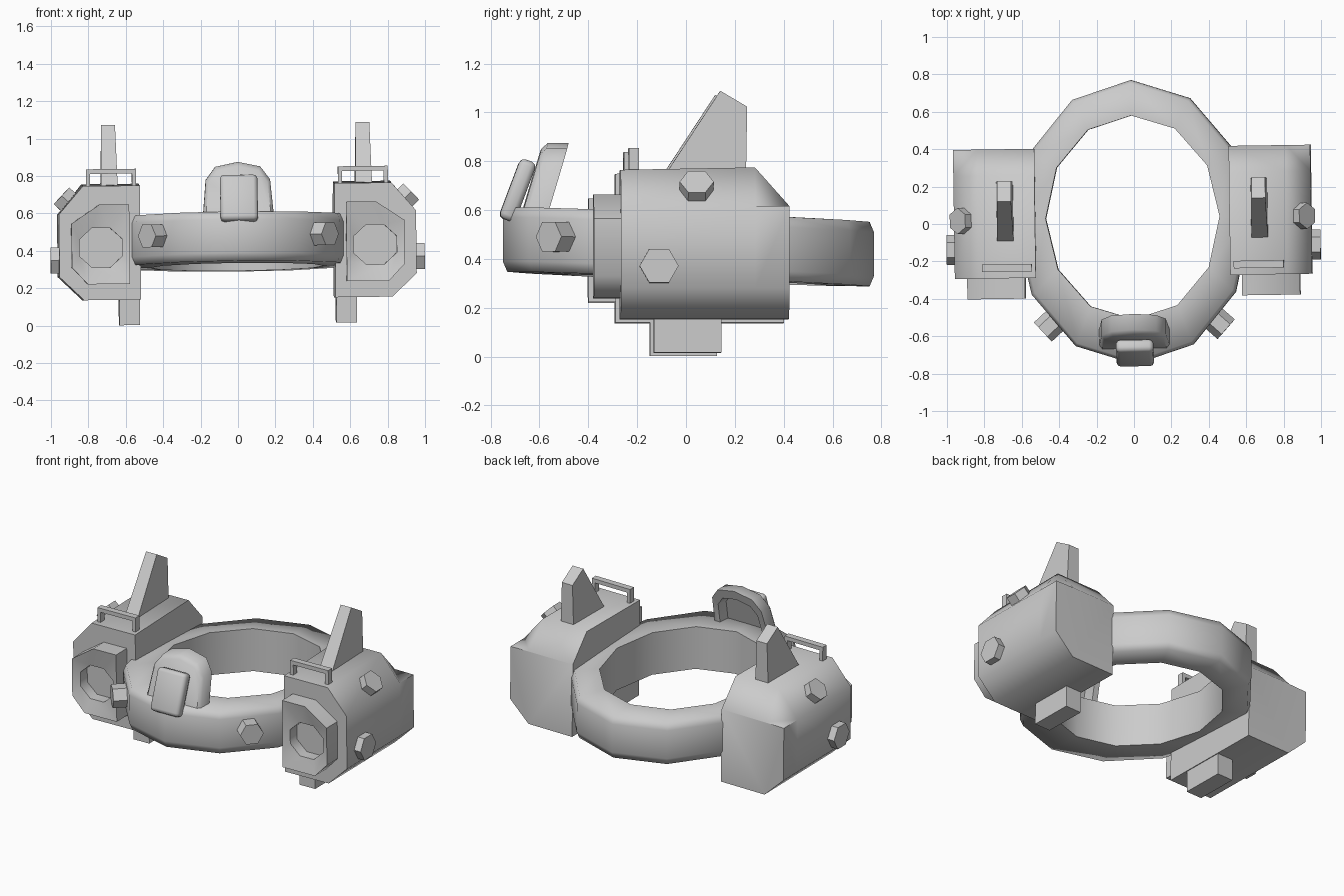
import bpy, bmesh
from math import sin, cos, pi, radians
from mathutils import Matrix, Vector

if "Cube" in bpy.data.objects:
    bpy.data.objects.remove(bpy.data.objects["Cube"])

# The whole model sits with a slight yaw and roll
POSE = Matrix.Rotation(0.015, 4, 'Z') @ Matrix.Rotation(-0.012, 4, 'Y')


def finish(bm, name, angle=50, mirror=False):
    bmesh.ops.recalc_face_normals(bm, faces=bm.faces)
    for side in ((1, -1) if mirror else (1,)):
        b = bm.copy()
        b.transform(POSE @ Matrix.Diagonal((side, 1, 1, 1)))
        if side < 0:
            bmesh.ops.reverse_faces(b, faces=b.faces)
        label = name + (("_right" if side > 0 else "_left") if mirror else "")
        me = bpy.data.meshes.new(label)
        b.to_mesh(me)
        b.free()
        ob = bpy.data.objects.new(label, me)
        bpy.context.collection.objects.link(ob)
        bpy.ops.object.select_all(action='DESELECT')
        ob.select_set(True)
        bpy.context.view_layer.objects.active = ob
        bpy.ops.object.shade_smooth_by_angle(angle=radians(angle))
    bm.free()


def loft(rings, closed=False):
    bm = bmesh.new()
    vs = [[bm.verts.new(p) for p in r] for r in rings]
    n = len(vs[0])
    pairs = list(zip(vs, vs[1:])) + ([(vs[-1], vs[0])] if closed else [])
    for a, b in pairs:
        for i in range(n):
            j = (i + 1) % n
            bm.faces.new((a[i], a[j], b[j], b[i]))
    if not closed:
        bm.faces.new(vs[0])
        bm.faces.new(vs[-1])
    return bm


def box(x0, x1, y0, y1, z0, z1):
    return loft([[(x0, y0, z), (x1, y0, z), (x1, y1, z), (x0, y1, z)] for z in (z0, z1)])


def bolt(name, pos, axis, r, depth):
    # hexagonal stud with corners pointing sideways; pos is its outer face
    d = Vector(axis).normalized()
    u = Vector((0, 0, 1)).cross(d).normalized()
    v = d.cross(u)
    hexa = [u * r * cos(i * pi / 3) + v * r * sin(i * pi / 3) for i in range(6)]
    c = Vector(pos)
    finish(loft([[c + h for h in hexa], [c - d * depth + h for h in hexa]]), name, 30, True)


# Twelve-sided oval belt, slightly higher at the front
rings = []
for i in range(12):
    s, c = sin(i * pi / 6), cos(i * pi / 6)
    ring = []
    for inset, dz in ((0, -.09), (0, .09), (.018, .132), (1, .135), (1, -.135), (.018, -.132)):
        if inset == 1:
            x, y = .465 * s, .035 + .545 * c
        else:
            x, y = (.63 - inset) * s, .01 + (.76 - inset) * c
        ring.append((x, y, .45 - .04 * y + dz))
    rings.append(ring)
finish(loft(rings, True), "belt_ring", 75)

# Side pods: chamfered outside, square inside, sloped at the rear top
pod = [(.52, .145), (.825, .145), (.955, .27), (.955, .605), (.825, .755), (.52, .755)]
finish(loft([[(x, -.28, z) for x, z in pod],
             [(x, .27, z + (.01 if z > .7 else 0)) for x, z in pod],
             [(x, .41, min(z, .605 + (.003 if x < .9 else 0))) for x, z in pod]]),
       "side_pod", 60, True)

# Nozzles with an octagonal recess
rim = [(.58, .23), (.805, .23), (.89, .32), (.89, .555), (.74, .655), (.58, .655), (.58, .52), (.58, .34)]
octo = [(.733 + .125 * cos(a * pi / 4 + pi / 8), .425 + .125 * sin(a * pi / 4 + pi / 8))
        for a in (4.5, 5.7, 7, 8, 9.2, 10.6, 11.4, 12)]
octo = [(.733 + .125 * cos(a), .425 + .115 * sin(a))
        for a in [(k + .5) * pi / 4 for k in (5, 6, 7, 0, 1, 2, 3, 4)]]
finish(loft([[(x, -.26, z) for x, z in rim],
             [(x, -.39, z) for x, z in rim],
             [(x, -.365, z) for x, z in octo],
             [(x, -.295, z) for x, z in octo]]), "nozzle", 50, True)

# Tapered top fins
fin = [(-.10, .73, .045), (.13, 1.08, .037), (.24, 1.015, .037), (.235, .73, .045)]
finish(loft([[(.68 + s * w, y, z) for y, z, w in fin] for s in (-1, 1)]), "top_fin", 30, True)

# Feet under the pods
finish(box(.525, .635, -.14, .135, .009, .17), "foot", 30, True)

# Handles: flat U-shaped bars
u_shape = [(.54, .74), (.54, .845), (.807, .845), (.807, .74),
           (.785, .74), (.785, .82), (.562, .82), (.562, .74)]
finish(loft([[(x, y, z) for x, z in u_shape] for y in (-.245, -.205)]), "handle", 30, True)

# Hexagonal studs
bolt("pod_side_bolt", (1.0, -.125, .36), (1, 0, 0), .08, .1)
bolt("pod_shoulder_bolt", (.935, .03, .705), (1, 0, .95), .07, .1)
bolt("belt_bolt", (.49, -.57, .485), (.74, -.67, 0), .07, .22)

# Arched shell on the front of the belt, hollow behind
arch = [(-.19, .58), (-.172, .78), (-.12, .85), (0, .875), (.12, .85), (.172, .78), (.19, .58)]


def arch_ring(y, k):
    pts = [(x * k, .58 + (z - .58) * k) for x, z in arch]
    return [(x, y + .3 * (z - .61), z) for x, z in pts]


finish(loft([arch_ring(-.665, .92), arch_ring(-.645, 1), arch_ring(-.56, 1),
             arch_ring(-.56, .8), arch_ring(-.63, .76)]), "arched_shell", 50)

# Rounded clasp leaning against the shell
bm = box(-.1, .1, -.035, .035, -.13, .13)
bmesh.ops.bevel(bm, geom=bm.edges[:], offset=.022, segments=2, affect='EDGES', profile=.5)
bm.transform(Matrix.Translation((.003, -.69, .68)) @ Matrix.Rotation(-.36, 4, 'X'))
finish(bm, "clasp", 50)
